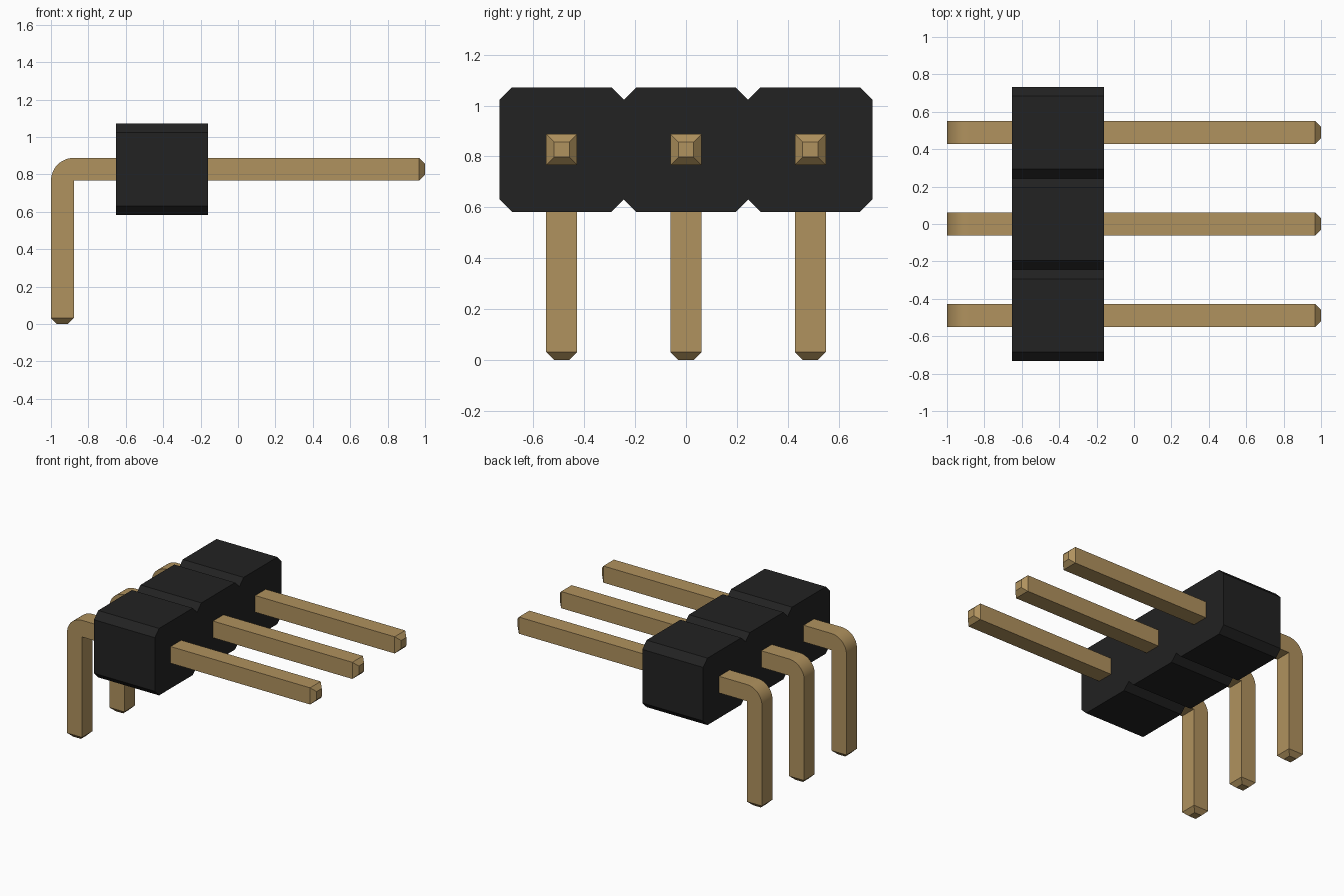
import bpy, bmesh, math

if "Cube" in bpy.data.objects:
    bpy.data.objects.remove(bpy.data.objects["Cube"])

PITCH = 0.489          # spacing between pins
ZC = 0.827             # height of pin axis and body centre
W = 0.122              # pin thickness
TIP = 0.031            # tip taper length


def material(name, rgb):
    m = bpy.data.materials.new(name)
    m.diffuse_color = (*rgb, 1)
    m.use_nodes = True
    m.node_tree.nodes["Principled BSDF"].inputs["Base Color"].default_value = m.diffuse_color
    return m


BLACK = material("black_plastic", (0.016, 0.016, 0.016))
GOLD = material("gold_metal", (0.434, 0.287, 0.112))


def prism(points, offset):
    """Closed solid from a planar outline pushed along offset."""
    bm = bmesh.new()
    face = bm.faces.new([bm.verts.new(p) for p in points])
    ext = bmesh.ops.extrude_face_region(bm, geom=[face], use_keep_orig=True)
    bmesh.ops.translate(bm, vec=offset,
                        verts=[g for g in ext["geom"] if isinstance(g, bmesh.types.BMVert)])
    bmesh.ops.recalc_face_normals(bm, faces=bm.faces)
    bm.normal_update()
    return bm


def finish(bm, name, mat):
    mesh = bpy.data.meshes.new(name)
    bm.to_mesh(mesh)
    bm.free()
    mesh.materials.append(mat)
    ob = bpy.data.objects.new(name, mesh)
    bpy.context.collection.objects.link(ob)
    return ob


# Plastic body: a row of octagonal cells joined at V notches
H, C, half = 0.245, 0.049, PITCH / 2
top = [(-PITCH - half, ZC + H - C)]
for i in (-1, 0, 1):
    y = i * PITCH
    top += [(y - half + C, ZC + H), (y + half - C, ZC + H), (y + half, ZC + H - C)]
outline = top + [(y, 2 * ZC - z) for y, z in reversed(top)]
finish(prism([(-0.653, y, z) for y, z in outline], (0.493, 0, 0)), "header_body", BLACK)

# Bent pins: L-shaped side profile with a rounded outer corner, tapered tips
px, pz = -1 + W, ZC - W / 2        # inner corner of the bend
profile = [(px, TIP), (-1, TIP)]
for k in range(13):
    a = math.pi - k * math.pi / 24
    profile.append((px + W * math.cos(a), pz + W * math.sin(a)))
profile += [(1 - TIP, pz + W), (1 - TIP, pz), (px, pz)]

for i, name in enumerate(("front_pin", "middle_pin", "back_pin")):
    y = (i - 1) * PITCH - W / 2
    bm = prism([(x, y, z) for x, z in profile], (0, W, 0))
    ends = [f for f in bm.faces if f.normal.x > 0.9 and f.calc_center_median().x > 0.9
            or f.normal.z < -0.9 and f.calc_center_median().z < 0.1]
    bmesh.ops.inset_region(bm, faces=ends, thickness=TIP, depth=TIP, use_even_offset=True)
    pin = finish(bm, name, GOLD)
    bpy.ops.object.select_all(action='DESELECT')
    pin.select_set(True)
    bpy.context.view_layer.objects.active = pin
    bpy.ops.object.shade_smooth_by_angle(angle=math.radians(30))
